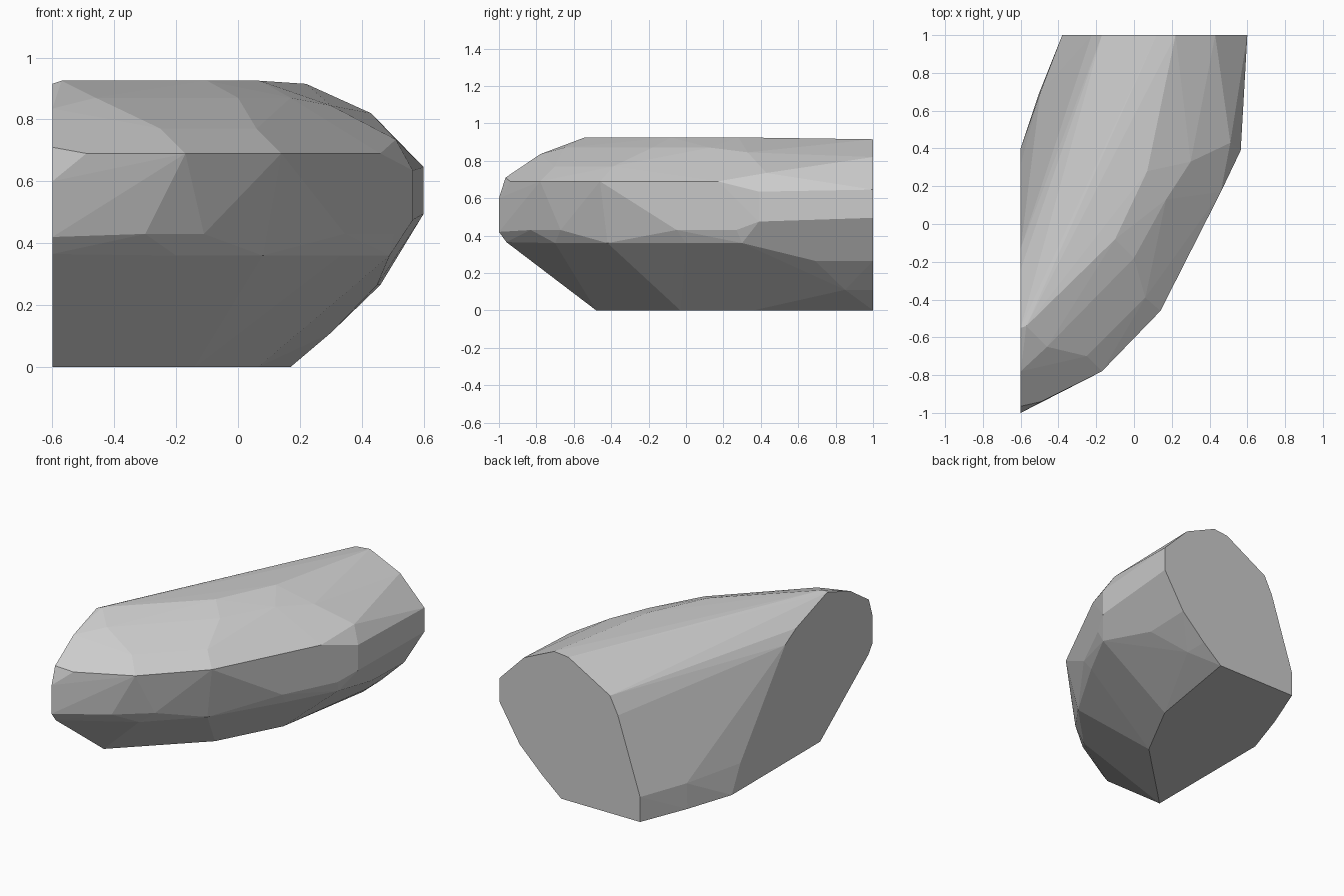
import bpy
import bmesh

# Flat cut on the left side: (y, z) outline at x = -0.6
left_cut = [(0.4, 0), (-0.48, 0), (-0.96, 0.365), (-1, 0.42), (-1, 0.6), (-0.965, 0.71),
            (-0.78, 0.835), (-0.55, 0.915), (-0.24, 0.807), (-0.13, 0.742), (0.316, 0.168)]

# Flat cut on the back: (x, z) outline at y = 1
back_cut = [(-0.38, 0), (0.17, 0), (0.3, 0.11), (0.46, 0.265), (0.6, 0.495), (0.6, 0.646),
            (0.43, 0.82), (0.22, 0.915), (0.12, 0.905), (-0.17, 0.74), (-0.225, 0.63),
            (-0.38, 0.157)]

# Chipped rings around the curved flank: height, (x, y) corners
rings = [
    (0.0, [(-0.14, -0.03), (0.065, 0.36), (-0.5, 0.7)]),
    (0.16, [(-0.495, 0.7)]),
    (0.36, [(-0.2, -0.7), (0.08, -0.42), (0.33, 0.0), (0.49, 0.3)]),
    (0.43, [(-0.3, -0.83), (-0.11, -0.67), (0.345, -0.05), (0.505, 0.27)]),
    (0.69, [(-0.49, -0.94), (-0.17, -0.78), (0.14, -0.46), (0.46, 0.17)]),
    (0.77, [(-0.25, -0.7), (0.06, -0.39)]),
    (0.87, [(-0.46, -0.65), (0.0, -0.18), (0.17, 0.13)]),
    (0.925, [(-0.57, -0.54), (-0.1, -0.08), (0.07, 0.28)]),
]

# Single chips on the right shoulder and underside
chips = [(0.51, 0.43, 0.735), (0.565, 0.39, 0.635), (0.565, 0.39, 0.475),
         (0.3, 0.33, 0.845), (0.45, 0.69, 0.265), (0.3, 0.85, 0.11), (-0.27, -0.82, 0.585)]

points = [(-0.6, y, z) for y, z in left_cut]
points += [(x, 1.0, z) for x, z in back_cut]
points += [(x, y, z) for z, ring in rings for x, y in ring]
points += chips

# Boulder: faceted shell wrapped round the corners
bm = bmesh.new()
for p in points:
    bm.verts.new(p)
bmesh.ops.convex_hull(bm, input=bm.verts[:])
loose = [v for v in bm.verts if not v.link_faces]
bmesh.ops.delete(bm, geom=loose, context='VERTS')
bmesh.ops.dissolve_limit(bm, angle_limit=0.02, verts=bm.verts[:], edges=bm.edges[:])
bmesh.ops.recalc_face_normals(bm, faces=bm.faces[:])

mesh = bpy.data.meshes.new("boulder")
bm.to_mesh(mesh)
bm.free()
bpy.context.collection.objects.link(bpy.data.objects.new("boulder", mesh))
